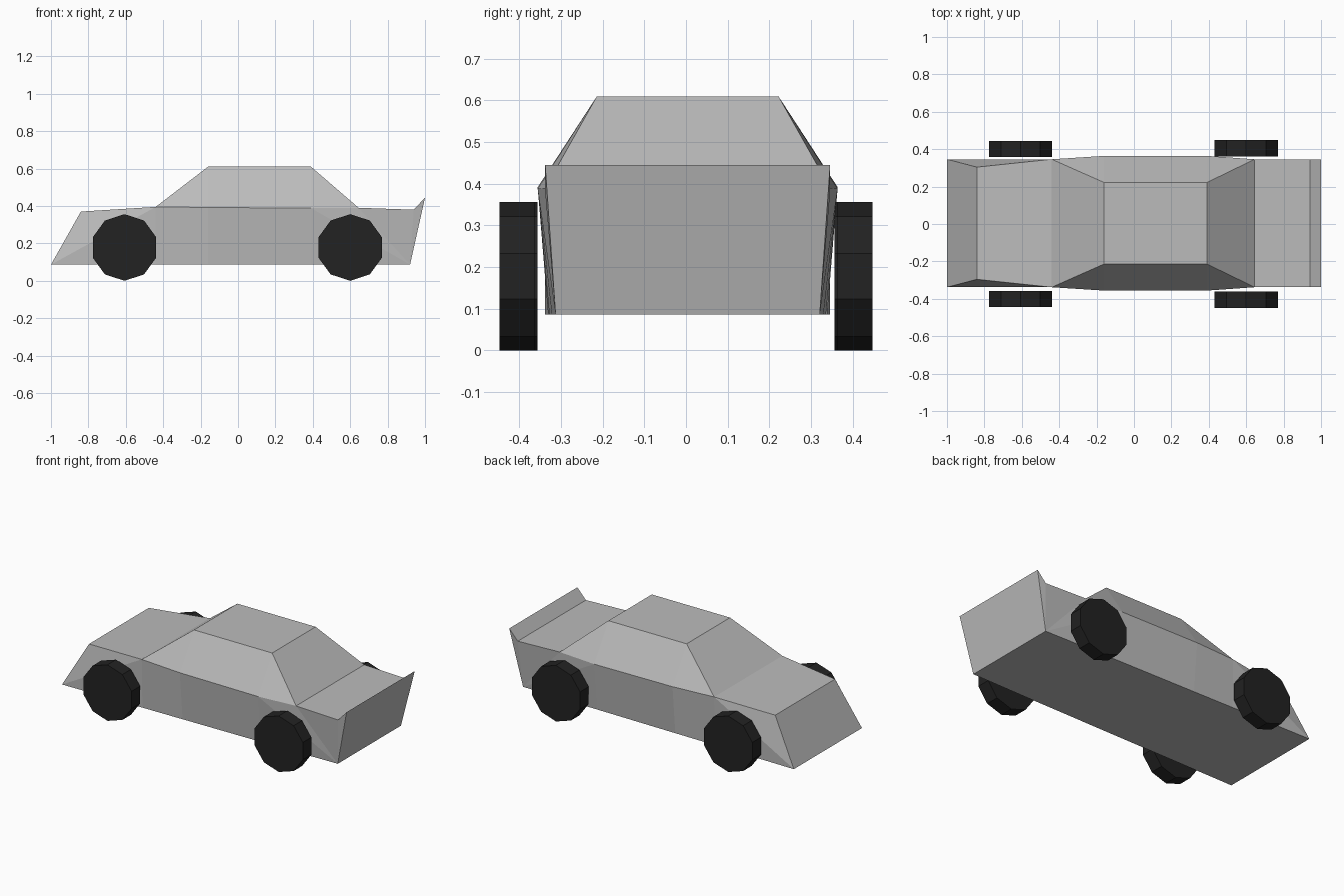
import bpy, bmesh, math

if "Cube" in bpy.data.objects:
    bpy.data.objects.remove(bpy.data.objects["Cube"])


def material(name, v):
    m = bpy.data.materials.new(name)
    m.diffuse_color = (v, v, v, 1)
    m.use_nodes = True
    m.node_tree.nodes["Principled BSDF"].inputs["Base Color"].default_value = m.diffuse_color
    return m


GREY = material("light grey paint", 0.5)
BLACK = material("black rubber", 0.016)


def finish(name, bm, mat):
    bmesh.ops.recalc_face_normals(bm, faces=bm.faces)
    me = bpy.data.meshes.new(name)
    bm.to_mesh(me)
    bm.free()
    me.materials.append(mat)
    ob = bpy.data.objects.new(name, me)
    bpy.context.collection.objects.link(ob)
    return ob


# Car body: named section points as (x, half width, z), used on both sides
P = {
    "b0": (-1.0, 0.342, 0.086), "b1": (-0.44, 0.335, 0.086), "b2": (-0.16, 0.332, 0.086),
    "b3": (0.39, 0.326, 0.086), "b4": (0.92, 0.317, 0.086),
    "nose": (-0.84, 0.30, 0.37), "t1": (-0.44, 0.342, 0.395), "t2": (-0.16, 0.36, 0.392),
    "t3": (0.39, 0.36, 0.388), "t4": (0.645, 0.342, 0.39), "deck": (0.94, 0.342, 0.38),
    "lip": (1.0, 0.342, 0.445),
    "r2": (-0.16, 0.218, 0.61), "r3": (0.39, 0.218, 0.61),
}
SIDES = ["b0 nose t1", "b0 t1 b1", "b1 t1 t2 b2", "b2 t2 t3 b3", "b3 t3 b4",
         "t3 t4 b4", "t4 deck b4", "deck lip b4",
         "t1 r2 t2", "t2 r2 r3 t3", "t3 r3 t4"]
# Loop running round the car: hood, windscreen, roof, rear window, deck, lip, tail, floor
ROUND = "b0 nose t1 r2 r3 t4 deck lip b4 b3 b2 b1 b0".split()

bm = bmesh.new()
L, R = ({k: bm.verts.new((x, 0.004 + s * y, z)) for k, (x, y, z) in P.items()}
        for s in (1, -1))
for face in SIDES:
    for side in (L, R):
        bm.faces.new([side[k] for k in face.split()])
for a, b in zip(ROUND, ROUND[1:]):
    bm.faces.new([L[a], L[b], R[b], R[a]])
finish("car_body", bm, GREY)

# Ten-sided wheels, resting on a vertex
for end, x, y in (("front", -0.607, 0.400), ("rear", 0.60, 0.405)):
    for side, s in (("left", 1), ("right", -1)):
        bm = bmesh.new()
        bmesh.ops.create_cone(bm, cap_ends=True, segments=10, radius1=0.178,
                              radius2=0.178, depth=0.086)
        wheel = finish(f"{end}_{side}_wheel", bm, BLACK)
        wheel.rotation_euler = (math.pi / 2, 0, 0)
        wheel.location = (x, s * y, 0.178)
